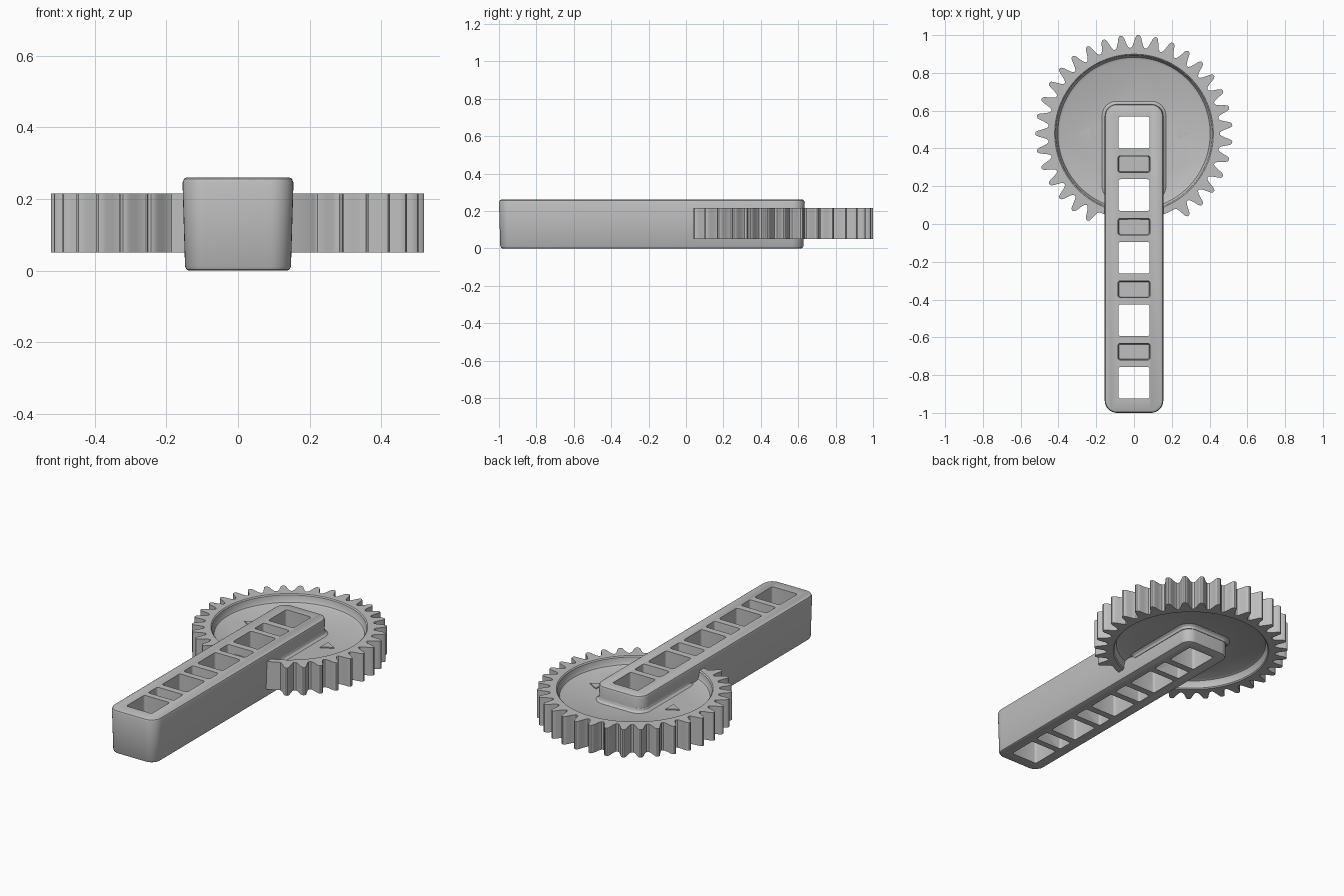
import bpy
import bmesh
from math import cos, sin, pi, radians

cube = bpy.data.objects.get("Cube")
if cube:
    bpy.data.objects.remove(cube, do_unlink=True)

grey = bpy.data.materials.new("plain grey")
grey.use_nodes = True
grey.diffuse_color = (0.52, 0.52, 0.52, 1)
grey.node_tree.nodes["Principled BSDF"].inputs["Base Color"].default_value = grey.diffuse_color

CENTRE = 0.479          # y of the gear axle
LOW, HIGH = 0.05, 0.215  # gear rim heights
MID = (LOW + HIGH) / 2
WEB = 0.032             # half thickness of the web
TEETH = 35


def finish(bm, name):
    bmesh.ops.recalc_face_normals(bm, faces=bm.faces)
    mesh = bpy.data.meshes.new(name)
    bm.to_mesh(mesh)
    bm.free()
    mesh.materials.append(grey)
    ob = bpy.data.objects.new(name, mesh)
    bpy.context.collection.objects.link(ob)
    return ob


def bridge(bm, a, b):
    for i in range(len(a)):
        j = (i + 1) % len(a)
        bm.faces.new((a[i], a[j], b[j], b[i]))


def rounded_prism(bm, half, y0, y1, radius, levels, steps=6):
    """Loft a rounded rectangle through (height, inset) levels."""
    rings = []
    for z, inset in levels:
        r = max(radius - inset, 0.003)
        w, lo, hi = half - inset - r, y0 + inset + r, y1 - inset - r
        corners = ((w, hi), (-w, hi), (-w, lo), (w, lo))
        ring = []
        for q, (cx, cy) in enumerate(corners):
            for s in range(steps + 1):
                a = (q + s / steps) * pi / 2
                ring.append(bm.verts.new((cx + r * cos(a), cy + r * sin(a), z)))
        rings.append(ring)
    for a, b in zip(rings, rings[1:]):
        bridge(bm, a, b)
    bm.faces.new(rings[0])
    bm.faces.new(rings[-1])


def cut(ob, cutter):
    mod = ob.modifiers.new("holes", "BOOLEAN")
    mod.operation = "DIFFERENCE"
    mod.solver = "EXACT"
    mod.object = cutter
    bpy.context.view_layer.update()
    mesh = bpy.data.meshes.new_from_object(
        ob.evaluated_get(bpy.context.evaluated_depsgraph_get()))
    ob.modifiers.clear()
    ob.data = mesh


def smooth(ob, angle=32):
    bpy.ops.object.select_all(action="DESELECT")
    ob.select_set(True)
    bpy.context.view_layer.objects.active = ob
    bpy.ops.object.shade_smooth_by_angle(angle=radians(angle))


# Gear: tooth outline, rim and recessed web lofted as rings
half_tooth = [(0.5, 0.454), (0.42, 0.456), (0.34, 0.465), (0.25, 0.484),
              (0.18, 0.505), (0.12, 0.517), (0.05, 0.522)]
tooth = [(-f, r) for f, r in half_tooth] + [(f, r) for f, r in half_tooth[:0:-1]]
outline = []
for k in range(TEETH):
    missing = 7 <= k <= 11   # teeth left out where the arm passes
    for f, r in tooth:
        outline.append((pi + (k + f) * 2 * pi / TEETH, 0.455 if missing else r))


def gear_ring(bm, z, radius=None):
    return [bm.verts.new(((radius or r) * cos(a), CENTRE + (radius or r) * sin(a), z))
            for a, r in outline]


bm = bmesh.new()
rim = (HIGH - LOW) / 2
section = [(None, rim), (0.42, rim), (0.414, rim - 0.006), (0.41, WEB + 0.018),
           (0.403, WEB + 0.006), (0.39, WEB)]
rings = [gear_ring(bm, MID - h, r) for r, h in section[::-1]]
rings += [gear_ring(bm, MID + h, r) for r, h in section]
for a, b in zip(rings, rings[1:]):
    bridge(bm, a, b)
bm.faces.new(rings[0])
bm.faces.new(rings[-1])
gear = finish(bm, "gear_wheel")

# Arm with softened edges and a slight draft
bm = bmesh.new()
rounded_prism(bm, 0.155, -1.0, 0.635, 0.065,
              [(0, 0.017), (0.003, 0.011), (0.011, 0.007), (0.245, 0),
               (0.256, 0.004), (0.26, 0.011)], 8)
arm = finish(bm, "arm")

# Fillet collar where the arm meets the web
bm = bmesh.new()
flare = [(WEB + 0.022, 0.02), (WEB + 0.009, 0.016), (WEB + 0.003, 0.009), (WEB - 0.002, 0)]
rounded_prism(bm, 0.173, 0.12, 0.653, 0.08,
              [(MID - h, i) for h, i in flare] + [(MID + h, i) for h, i in flare[::-1]], 8)
collar = finish(bm, "web_fillet")

# Square through holes, with shallow pockets between them on both faces
bm = bmesh.new()
PITCH = 0.331
for i in range(5):
    y = 0.484 - i * PITCH
    rounded_prism(bm, 0.083, y - 0.084, y + 0.084, 0.012, [(-0.1, 0), (0.4, 0)], 3)
holes = finish(bm, "hole_cutter")
bm = bmesh.new()
for i in range(4):
    y = 0.317 - i * PITCH
    for floor, mouth in ((0.17, 0.262), (0.09, -0.002)):
        rounded_prism(bm, 0.085, y - 0.044, y + 0.044, 0.012,
                      [(floor, 0.006), (mouth, 0)], 3)
pockets = finish(bm, "pocket_cutter")

for ob in (gear, arm, collar):
    cut(ob, holes)
cut(arm, pockets)
for cutter in (holes, pockets):
    bpy.data.objects.remove(cutter, do_unlink=True)
for ob in (gear, arm, collar):
    smooth(ob)

# Raised triangular markers pointing outwards on the web
for side, name in ((1, "left_marker"), (-1, "right_marker")):
    bm = bmesh.new()
    lower, upper = ([bm.verts.new((side * x, CENTRE + y, MID + WEB + z))
                     for x, y in ((0.228, 0.037), (0.228, -0.037), (0.293, 0))]
                    for z in (-0.002, 0.006))
    bridge(bm, lower, upper)
    bm.faces.new(lower)
    bm.faces.new(upper)
    finish(bm, name)
